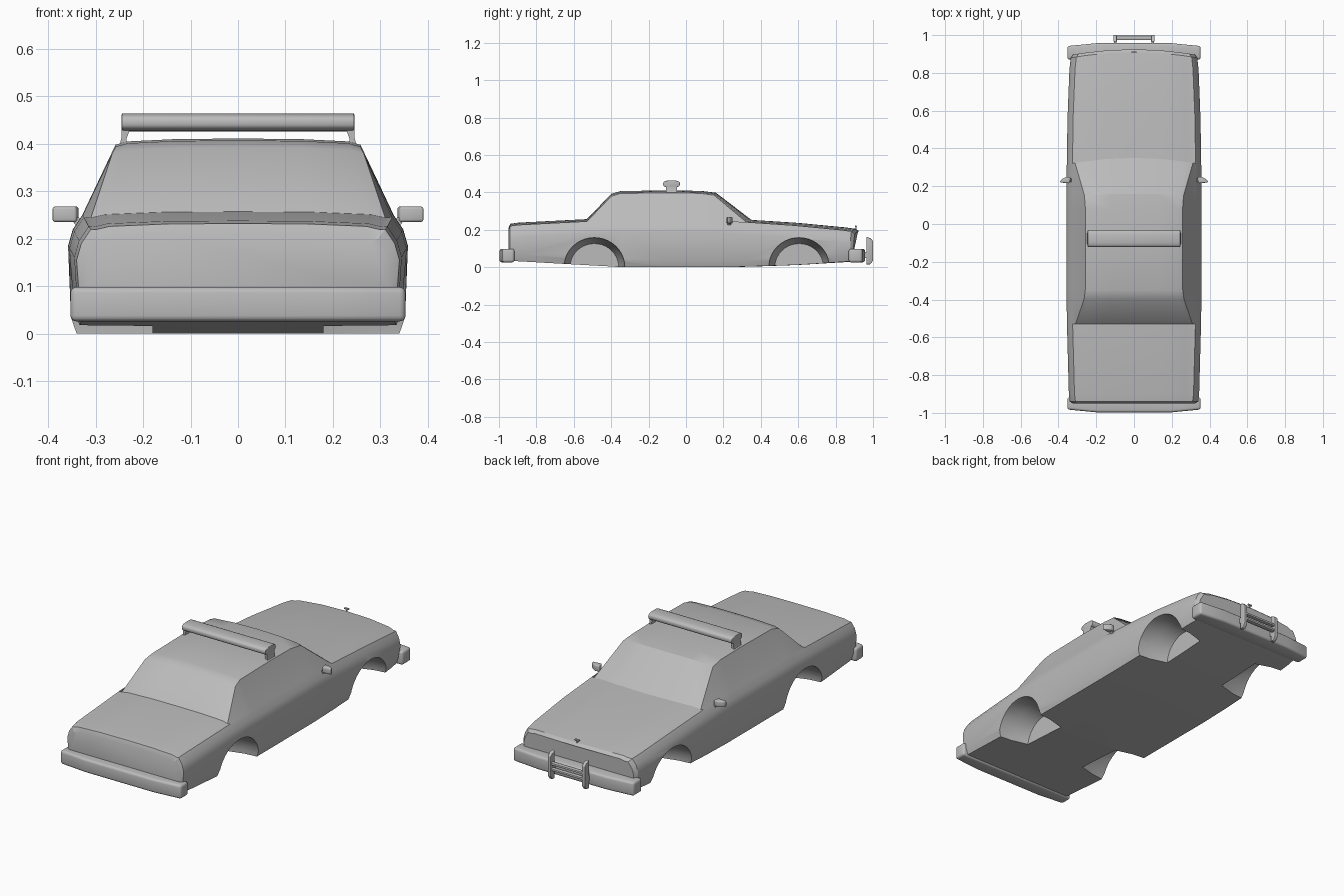
import bpy, bmesh, math
from mathutils import Vector

default = bpy.data.objects.get("Cube")
if default:
    bpy.data.objects.remove(default, do_unlink=True)

paint = bpy.data.materials.new("plain_grey")
paint.use_nodes = True
paint.diffuse_color = (0.5, 0.5, 0.5, 1)
paint.node_tree.nodes["Principled BSDF"].inputs["Base Color"].default_value = (0.5, 0.5, 0.5, 1)


def make(name, bm):
    bmesh.ops.recalc_face_normals(bm, faces=bm.faces)
    mesh = bpy.data.meshes.new(name)
    bm.to_mesh(mesh)
    bm.free()
    obj = bpy.data.objects.new(name, mesh)
    bpy.context.collection.objects.link(obj)
    mesh.materials.append(paint)
    return obj


def select(obj):
    bpy.ops.object.select_all(action="DESELECT")
    obj.select_set(True)
    bpy.context.view_layer.objects.active = obj


def smooth(obj, degrees=30):
    select(obj)
    bpy.ops.object.shade_smooth_by_angle(angle=math.radians(degrees))


def loft(name, rings):
    """Skin a list of closed rings and cap both ends."""
    bm = bmesh.new()
    rows = [[bm.verts.new(p) for p in ring] for ring in rings]
    count = len(rows[0])
    for a, b in zip(rows, rows[1:]):
        for i in range(count):
            j = (i + 1) % count
            bm.faces.new((a[i], a[j], b[j], b[i]))
    bm.faces.new(rows[0])
    bm.faces.new(rows[-1])
    return make(name, bm)


def prism(name, outline, axis, lo, hi, bevel=0.0):
    """Extrude a 2D outline along one axis, with optional rounded edges."""
    def place(p, t):
        c = list(p)
        c.insert(axis, t)
        return Vector(c)
    obj = loft(name, [[place(p, t) for p in outline] for t in (lo, hi)])
    if bevel:
        mod = obj.modifiers.new("round", "BEVEL")
        mod.width, mod.segments = bevel, 3
        select(obj)
        bpy.ops.object.modifier_apply(modifier="round")
    smooth(obj, 40)
    return obj


def rect(a0, b0, a1, b1):
    return [(a0, b0), (a1, b0), (a1, b1), (a0, b1)]


def oval(a, b, ra, rb, n=16, power=0.7):
    pts = []
    for i in range(n):
        c, s = math.cos(math.tau * i / n), math.sin(math.tau * i / n)
        pts.append((a + ra * math.copysign(abs(c) ** power, c),
                    b + rb * math.copysign(abs(s) ** power, s)))
    return pts


# Body shell: y, half width, floor z, belt z, top edge x, crown z
stations = [
    (-.95, .325, .05, .2, .28, .207),
    (-.94, .34, .036, .22, .3, .232),
    (-.9, .345, .032, .226, .305, .238),
    (-.53, .355, .011, .245, .31, .257),
    (-.4, .357, .004, .25, .265, .392),
    (-.35, .358, 0, .25, .258, .407),
    (-.1, .358, 0, .25, .258, .411),
    (.08, .358, 0, .25, .257, .408),
    (.16, .358, 0, .25, .262, .398),
    (.35, .356, .003, .241, .312, .253),
    (.6, .352, .012, .224, .302, .237),
    (.85, .342, .027, .2, .292, .213),
    (.91, .335, .032, .192, .287, .205),
    (.925, .322, .05, .178, .275, .192),
]


def section(y, w, floor, belt, edge, crown):
    half = [
        (w - .06, floor), (w - .018, floor), (w - .006, floor + .035),
        (w, belt - .065), (w - .01, belt - .03), (w - .03, belt),
        (edge, crown - .013), (edge * .9, crown - .006), (edge * .5, crown - .001),
    ]
    ring = [(0, floor)] + half + [(0, crown)] + [(-x, z) for x, z in reversed(half)]
    bow = .03 * min(max(y / .3, 0), 1)
    return [(x, y - bow * (x / .33) ** 2, z) for x, z in ring]


body = loft("car_body", [section(*s) for s in stations])

# Wheel wells: tapered round cutters, removed after use
for side in (-1, 1):
    for y in (-.49, .605):
        rings = [[(side * x, a, b) for a, b in oval(y, 0, r, r * .97, 40, 1)]
                 for x, r in ((.18, .13), (.27, .155), (.35, .163), (.4, .163))]
        cutter = loft("well_cutter", rings)
        cutter.hide_render = True
        mod = body.modifiers.new("well", "BOOLEAN")
        mod.operation, mod.solver, mod.object = "DIFFERENCE", "EXACT", cutter
        select(body)
        bpy.ops.object.modifier_apply(modifier="well")
        bpy.data.objects.remove(cutter, do_unlink=True)
smooth(body)

# Bumpers
for name, s, inner, corner, outer in (("trunk_bumper", -1, .918, .982, .997),
                                      ("hood_bumper", 1, .87, .942, .957)):
    outline = [(-.353, s * inner), (.353, s * inner), (.353, s * corner), (.2, s * outer),
               (-.2, s * outer), (-.353, s * corner)]
    prism(name, outline, 2, .026, .098, .012)

# Push bar in front of the hood bumper
for side, name in ((-1, "right"), (1, "left")):
    x = side * .1
    prism(name + "_push_bar_post",
          [(.965, .015), (.985, .015), (1, .035), (1, .14), (.985, .155), (.965, .162)],
          0, x - .009, x + .009, .003)
    prism(name + "_push_bar_mount", rect(.93, .05, .97, .08), 0, x - .007, x + .007)
for z in (.07, .1):
    prism("push_bar_rail", oval(.985, z, .012, .007, 10), 0, -.1, .1)

# Roof light bar with flared feet
prism("light_bar", oval(-.077, .445, .045, .019, 20), 0, -.245, .245, .003)
for side, name in ((-1, "right"), (1, "left")):
    foot = [(.232, .39), (.252, .39), (.246, .41), (.245, .43), (.228, .43), (.235, .41)]
    prism(name + "_light_bar_foot", [(side * x, z) for x, z in foot], 1, -.107, -.047)

    # Door mirrors
    shell = [(.335, .248), (.34, .215), (.393, .22), (.385, .235), (.36, .25)]
    prism(name + "_mirror", [(side * x, y) for x, y in shell], 2, .235, .268, .006)
    stalk = [(.315, .222), (.335, .222), (.352, .24), (.336, .245)]
    prism(name + "_mirror_stalk", [(side * x, z) for x, z in stalk], 1, .222, .24)

# Hood ornament
prism("ornament_stem", rect(-.003, .905, .003, .911), 2, .195, .222)
prism("ornament_head", rect(-.013, .215, .013, .223), 1, .904, .913, .002)
